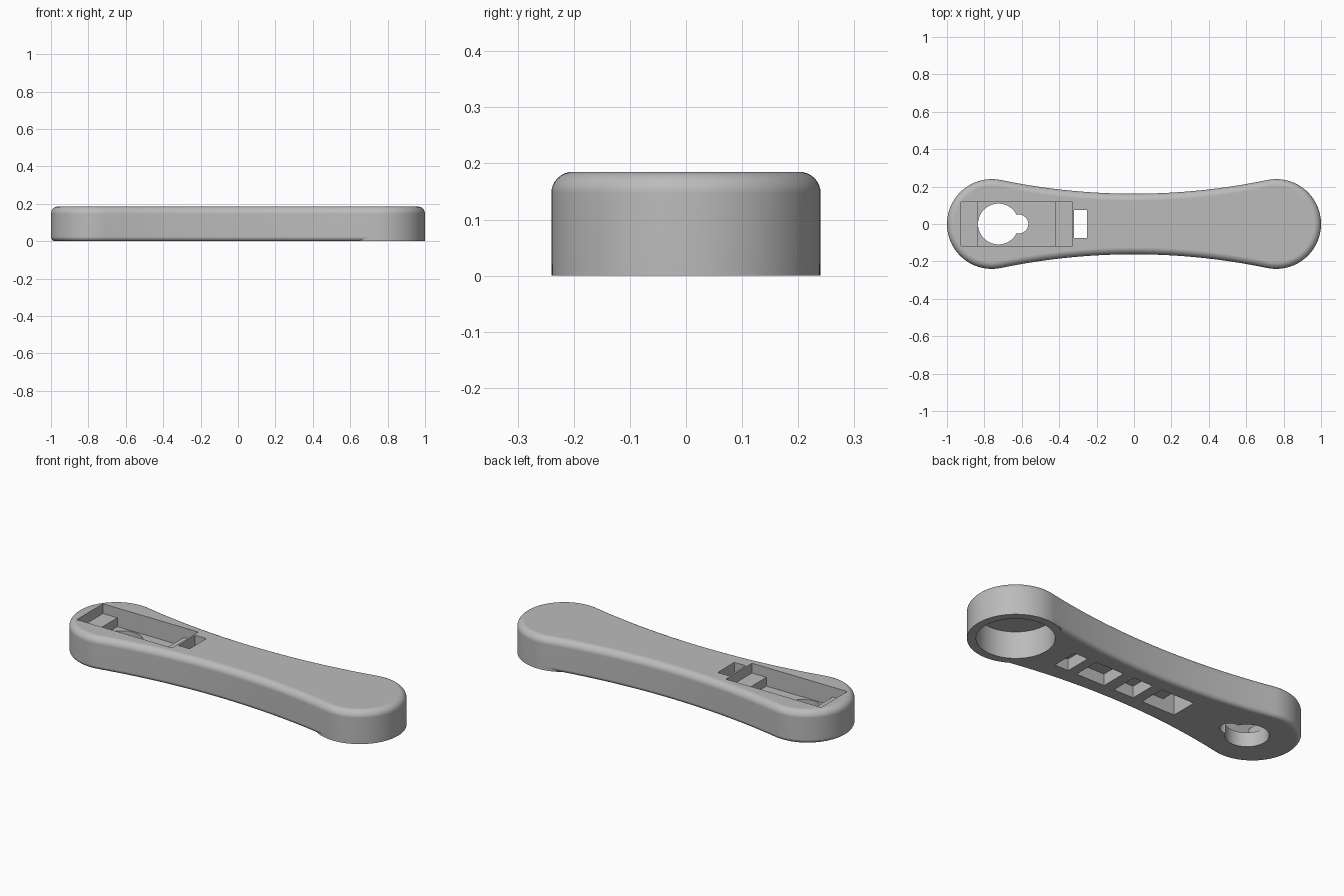
import bpy, bmesh, math
from mathutils import Matrix, Vector

if "Cube" in bpy.data.objects:
    bpy.data.objects.remove(bpy.data.objects["Cube"], do_unlink=True)

END_X, END_R, WAIST = 0.76, 0.24, 0.162
HEIGHT, TOP_FILLET, LOW_FILLET = 0.185, 0.038, 0.024
# Side arcs are tangent to both end circles
k = END_R - WAIST
ARC_Y = (END_X ** 2 - k ** 2) / (2 * k)
ARC_R = ARC_Y - WAIST

grey = bpy.data.materials.new("plain grey")
grey.use_nodes = True
grey.diffuse_color = (0.5, 0.5, 0.5, 1)
grey.node_tree.nodes["Principled BSDF"].inputs["Base Color"].default_value = (0.5, 0.5, 0.5, 1)


def make(name, bm):
    bmesh.ops.recalc_face_normals(bm, faces=bm.faces)
    mesh = bpy.data.meshes.new(name)
    bm.to_mesh(mesh)
    bm.free()
    mesh.materials.append(grey)
    ob = bpy.data.objects.new(name, mesh)
    bpy.context.collection.objects.link(ob)
    return ob


def box(name, x0, x1, half_y, z0, z1):
    bm = bmesh.new()
    size = Vector((x1 - x0, 2 * half_y, z1 - z0))
    middle = Vector(((x0 + x1) / 2, 0, (z0 + z1) / 2))
    bmesh.ops.create_cube(bm, size=1, matrix=Matrix.Translation(middle) @ Matrix.Diagonal(size).to_4x4())
    return make(name, bm)


def cylinder(name, x, r, z0, z1):
    bm = bmesh.new()
    bmesh.ops.create_cone(bm, cap_ends=True, segments=96, radius1=r, radius2=r,
                          depth=z1 - z0, matrix=Matrix.Translation((x, 0, (z0 + z1) / 2)))
    return make(name, bm)


def outline(inset):
    """Dog-bone outline, moved inwards by inset."""
    turn = math.atan2(ARC_Y, -END_X)
    half = []
    for i in range(49):
        a = turn * (2 * i / 48 - 1)
        r = END_R - inset
        half.append((END_X + r * math.cos(a), r * math.sin(a)))
    swing = math.atan2(END_X, ARC_Y)
    for i in range(1, 40):
        a = swing * (1 - 2 * i / 40)
        r = ARC_R + inset
        half.append((r * math.sin(a), ARC_Y - r * math.cos(a)))
    return half + [(-x, -y) for x, y in half]


def combine(target, tool, operation):
    mod = target.modifiers.new(operation, 'BOOLEAN')
    mod.operation, mod.solver, mod.object = operation, 'EXACT', tool
    bpy.context.view_layer.objects.active = target
    bpy.ops.object.modifier_apply(modifier=mod.name)
    bpy.data.objects.remove(tool, do_unlink=True)


# Handle body: stacked outlines with rounded lower and upper rims
levels = []
for i in range(9):
    a = math.pi / 2 * i / 8
    levels.append((LOW_FILLET * (1 - math.sin(a)), LOW_FILLET * (1 - math.cos(a))))
for i in range(9):
    a = math.pi / 2 * i / 8
    levels.append((TOP_FILLET * (1 - math.cos(a)), HEIGHT - TOP_FILLET * (1 - math.sin(a))))
bm = bmesh.new()
rings = [[bm.verts.new((x, y, z)) for x, y in outline(inset)] for inset, z in levels]
count = len(rings[0])
for low, high in zip(rings, rings[1:]):
    for i in range(count):
        j = (i + 1) % count
        bm.faces.new((low[i], low[j], high[j], high[i]))
bm.faces.new(rings[0][::-1])
bm.faces.new(rings[-1])
body = make("handle_body", bm)

# Straight-sided collar and its round socket underneath
combine(body, cylinder("collar", END_X, END_R - 0.0004, 0, 0.1), 'UNION')
combine(body, cylinder("socket", END_X, 0.195, -0.1, 0.15), 'DIFFERENCE')

# Stepped pocket in the top
combine(body, box("pocket_shelf", -0.925, -0.33, 0.117, 0.13, 0.3), 'DIFFERENCE')
combine(body, box("pocket_well", -0.835, -0.42, 0.117, 0.08, 0.3), 'DIFFERENCE')

# Keyhole through the pocket floor
for x, r in ((-0.725, 0.109), (-0.615, 0.05)):
    combine(body, cylinder("keyhole", x, r, -0.1, 0.1), 'DIFFERENCE')

# Row of slots underneath, and the one that goes right through
for x0, x1 in ((-0.32, -0.115), (-0.057, 0.065), (0.13, 0.305), (0.36, 0.445)):
    combine(body, box("slot", x0, x1, 0.075, -0.1, 0.065), 'DIFFERENCE')
combine(body, box("through_slot", -0.32, -0.25, 0.075, 0.03, 0.3), 'DIFFERENCE')

# Smooth shading with crisp cut edges
bpy.ops.object.select_all(action='DESELECT')
body.select_set(True)
bpy.context.view_layer.objects.active = body
bpy.ops.object.shade_smooth_by_angle(angle=math.radians(30))
body.modifiers.new("even_normals", 'WEIGHTED_NORMAL').keep_sharp = True
